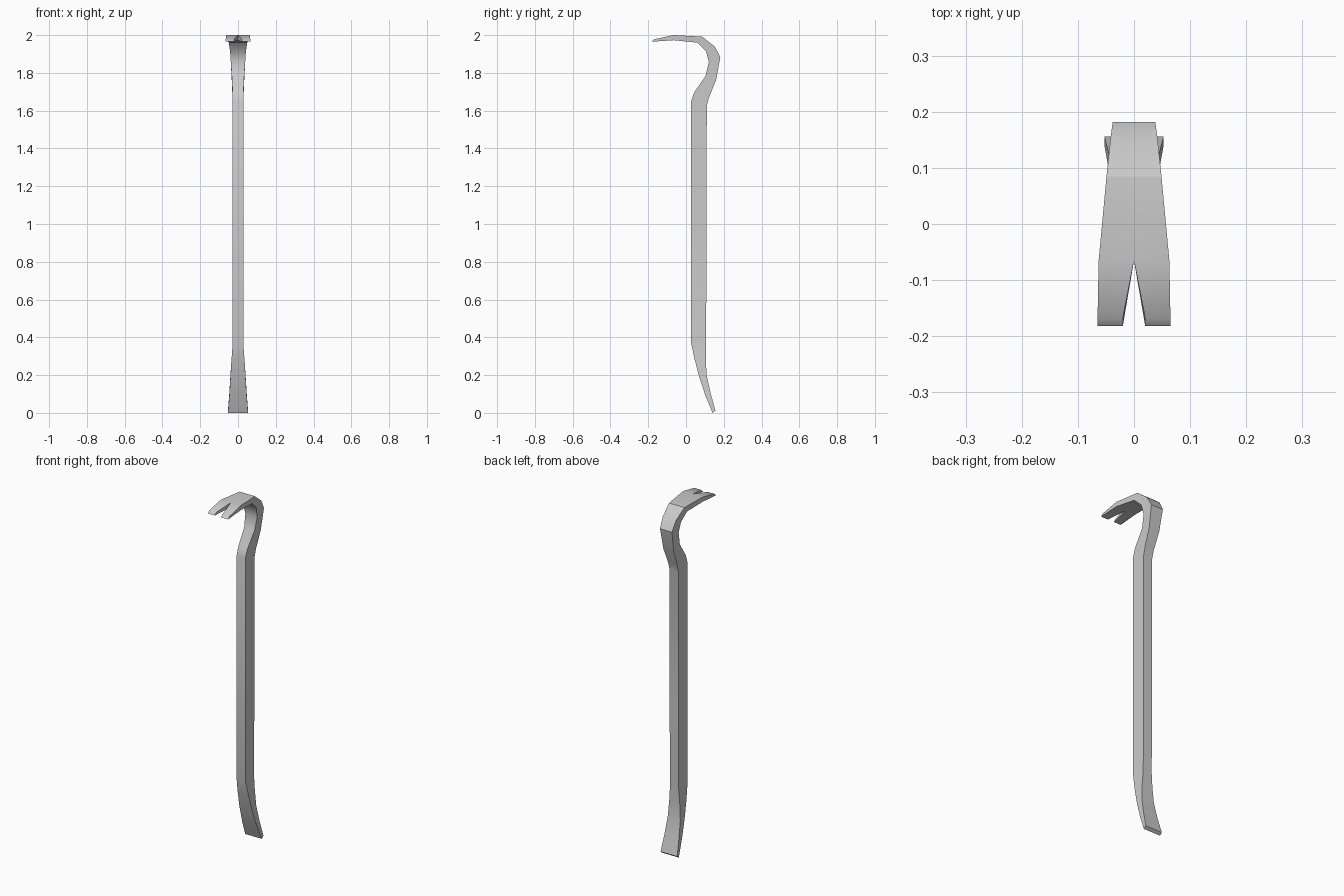
import bpy, bmesh

if "Cube" in bpy.data.objects:
    bpy.data.objects.remove(bpy.data.objects["Cube"])

# Stations along the bar: back (y, z), front (y, z), half width
STATIONS = [
    (0.156, 0.012, 0.141, 0.000, 0.053),   # chisel edge
    (0.130, 0.105, 0.103, 0.090, 0.046),
    (0.109, 0.200, 0.070, 0.190, 0.040),
    (0.105, 0.285, 0.045, 0.286, 0.034),
    (0.106, 0.370, 0.027, 0.370, 0.028),   # straight shaft
    (0.109, 0.900, 0.027, 0.900, 0.028),
    (0.110, 1.625, 0.027, 1.650, 0.028),
    (0.121, 1.668, 0.042, 1.695, 0.029),   # neck bend
    (0.159, 1.762, 0.103, 1.783, 0.033),
    (0.182, 1.884, 0.121, 1.857, 0.038),
    (0.152, 1.940, 0.106, 1.915, 0.042),
    (0.085, 1.992, 0.060, 1.960, 0.049),   # claw
    (-0.065, 2.000, -0.065, 1.973, 0.063),
    (-0.168, 1.978, -0.182, 1.965, 0.065),
]
SLOT_HALF = 0.020

bm = bmesh.new()
rings = []
for i, (by, bz, fy, fz, w) in enumerate(STATIONS):
    xi = SLOT_HALF if i == len(STATIONS) - 1 else 0.0
    rings.append([bm.verts.new(p) for p in
                  ((xi, by, bz), (w, by, bz), (w, fy, fz), (xi, fy, fz))])

# Skin half of the bar: back, side and front faces
for a, b in zip(rings, rings[1:]):
    for k in range(3):
        bm.faces.new((a[k], a[k + 1], b[k + 1], b[k]))

# Slot wall and end caps
a, b = rings[-2:]
bm.faces.new((a[3], a[0], b[0], b[3]))
bm.faces.new(rings[0])
bm.faces.new(rings[-1])

# Mirror to the other side
geom = bm.verts[:] + bm.edges[:] + bm.faces[:]
dup = bmesh.ops.duplicate(bm, geom=geom)["geom"]
for v in dup:
    if isinstance(v, bmesh.types.BMVert):
        v.co.x *= -1
bmesh.ops.remove_doubles(bm, verts=bm.verts[:], dist=1e-5)
bmesh.ops.recalc_face_normals(bm, faces=bm.faces[:])

mesh = bpy.data.meshes.new("pry_bar")
bm.to_mesh(mesh)
bm.free()
bar = bpy.data.objects.new("pry_bar", mesh)
bpy.context.collection.objects.link(bar)

# Smooth bends with crisp bar edges
bpy.context.view_layer.objects.active = bar
bar.select_set(True)
bpy.ops.object.shade_smooth_by_angle(angle=0.6)
